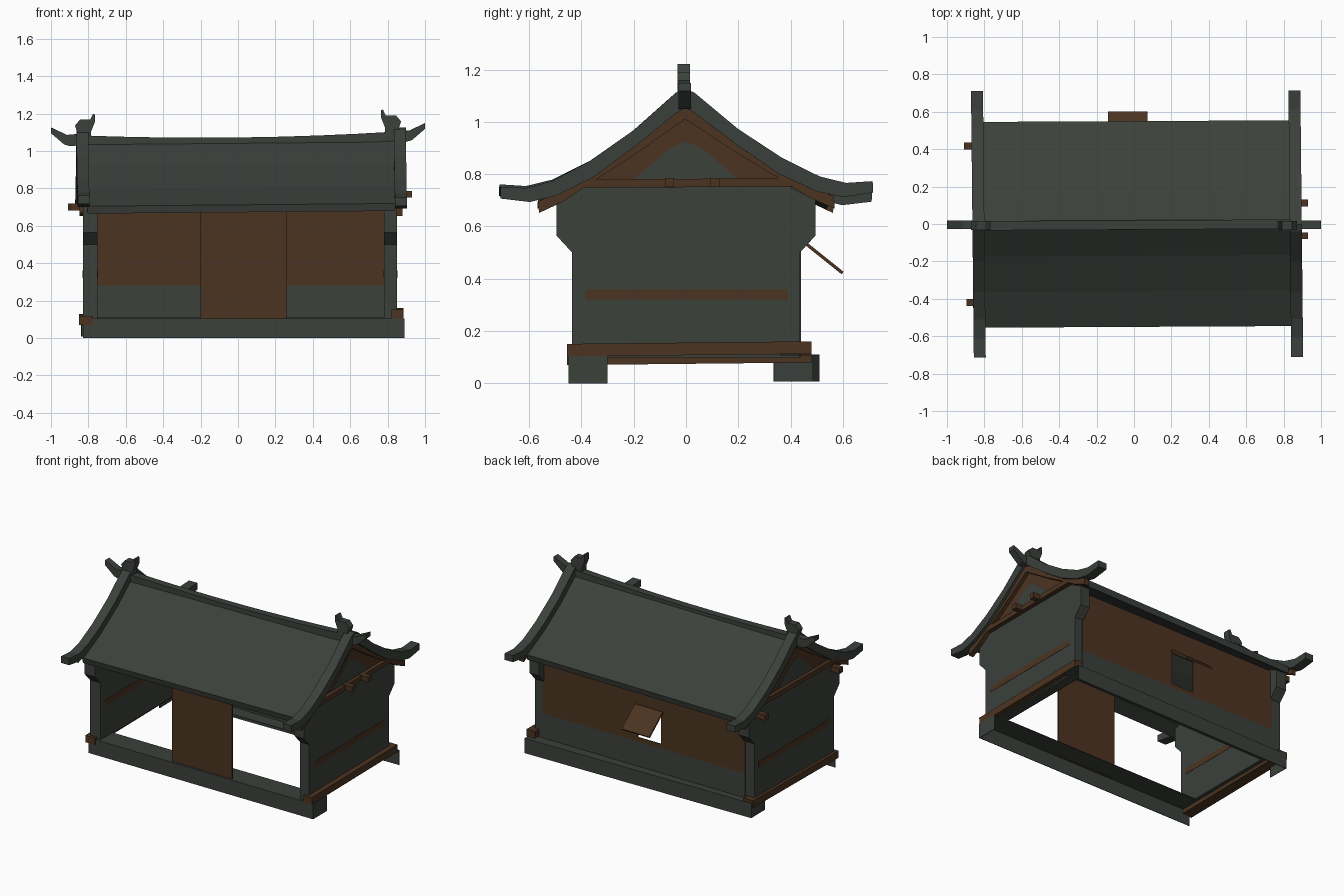
import bpy, bmesh, math
from mathutils import Vector, Matrix

if "Cube" in bpy.data.objects:
    bpy.data.objects.remove(bpy.data.objects["Cube"])

def material(name, col):
    m = bpy.data.materials.new(name)
    m.diffuse_color = (*col, 1)
    m.use_nodes = True
    m.node_tree.nodes["Principled BSDF"].inputs["Base Color"].default_value = m.diffuse_color
    return m

GREEN = material("weathered grey green", (0.044, 0.052, 0.044))
BROWN = material("old brown wood", (0.072, 0.034, 0.015))

def finish(name, bm, mats):
    bmesh.ops.recalc_face_normals(bm, faces=bm.faces)
    me = bpy.data.meshes.new(name)
    bm.to_mesh(me)
    bm.free()
    for m in mats:
        me.materials.append(m)
    ob = bpy.data.objects.new(name, me)
    bpy.context.collection.objects.link(ob)
    return ob

def prism(name, pts, axis, lo, hi, mat, yaw=0, roll=0, tilt=0, cent=None):
    """Extrude a 2D outline along x (points are y,z) or y (points are x,z)."""
    bm = bmesh.new()
    place = (lambda p, d: (d, p[0], p[1])) if axis == 'x' else (lambda p, d: (p[0], d, p[1]))
    a = [bm.verts.new(place(p, lo)) for p in pts]
    b = [bm.verts.new(place(p, hi)) for p in pts]
    bm.faces.new(a)
    bm.faces.new(b[::-1])
    for i in range(len(pts)):
        j = (i + 1) % len(pts)
        bm.faces.new((a[i], a[j], b[j], b[i]))
    c = cent or sum((v.co for v in bm.verts), Vector()) / len(bm.verts)
    rot = (Matrix.Rotation(math.radians(yaw), 3, 'Z') @ Matrix.Rotation(math.radians(roll), 3, 'X')
           @ Matrix.Rotation(math.radians(tilt), 3, 'Y'))
    bmesh.ops.rotate(bm, verts=bm.verts, cent=c, matrix=rot)
    return finish(name, bm, [mat])

def box(name, x, y, z, mat, **kw):
    return prism(name, [(x[0], z[0]), (x[1], z[0]), (x[1], z[1]), (x[0], z[1])],
                 'y', y[0], y[1], mat, **kw)

def mirrored(half):
    """Half outline starting on the centre line -> full left-to-right line."""
    return [(-p, z) for p, z in half[:0:-1]] + half

def band(top, bottom):
    return mirrored(top) + mirrored(bottom)[::-1]

# Base beams: hollow angles open below and inside, each capped at one end
T = 0.004
for side, s, x0, x1, out, z0, top, yaw in (("front", -1, -0.83, 0.89, 0.45, 0, 0.105, 0),
                                           ("back", 1, -0.84, 0.88, 0.4975, 0.008, 0.11, 0.8)):
    inn = out - 0.15
    angle = [(s * out, z0), (s * out, top), (s * inn, top), (s * inn, top - T),
             (s * (out - T), top - T), (s * (out - T), z0)]
    cent = Vector((0.025, s * out, 0.05))
    prism(side + "_base_beam", angle, 'x', x0, x1, GREEN, yaw=yaw, cent=cent)
    cx = (x1 - T, x1) if s < 0 else (x0, x0 + T)
    box(side + "_base_beam_cap", cx, sorted((s * inn, s * out)), (z0, top), GREEN,
        yaw=yaw, cent=cent)

# Gable walls with flared shoulders, brown stripes, sill beams and gable trim
wall = [(0, 1.03), (0.2, 0.88), (0.36, 0.77), (0.495, 0.70), (0.495, 0.565),
        (0.435, 0.50), (0.435, 0.10)]
for side, s, inner, outer, sill in (("left", -1, -0.75, -0.83, 0.075),
                                    ("right", 1, 0.78, 0.85, 0.108)):
    prism(side + "_gable_wall", mirrored(wall), 'x', inner, outer, GREEN)
    for face, x, d in (("outer", outer, s), ("inner", inner, -s)):
        box(f"{side}_{face}_stripe", sorted((x, x + d * 0.002)), (-0.385, 0.39),
            (0.32, 0.36), BROWN)
    sx = (-0.85, -0.775) if s < 0 else (0.82, 0.885)
    box(side + "_sill_beam", sx, (-0.455, 0.48), (sill, sill + 0.048), BROWN, roll=0.6)
    # painted gable triangle
    prism(side + "_gable_panel", [(-0.43, 0.75), (0.43, 0.75), (0.2, 0.92), (0, 1.05), (-0.2, 0.92)],
          'x', outer, outer + s * 0.004, BROWN)
    prism(side + "_gable_patch", [(-0.2, 0.78), (0.2, 0.78), (0.06, 0.90), (0, 0.925), (-0.06, 0.90)],
          'x', outer, outer + s * 0.006, GREEN)
    box(side + "_gable_tie_beam", sorted((outer, outer + s * 0.03)), (-0.45, 0.43),
        (0.75, 0.782), BROWN, roll=0.4)
    # brown rafter board under the green verge
    prism(side + "_rafter_board",
          band([(0, 1.065), (0.2, 0.915), (0.37, 0.80), (0.50, 0.735), (0.565, 0.705)],
               [(0, 1.01), (0.2, 0.875), (0.36, 0.775), (0.47, 0.703), (0.565, 0.660)]),
          'x', outer - s * 0.005, outer + s * (0.018 if s < 0 else 0.03), BROWN, roll=s * 0.9)
    # curved green verge with upturned tips
    vx = -0.832 if s < 0 else 0.865
    dz = -0.012 if s < 0 else 0
    prism(side + "_verge",
          [(y, z + dz) for y, z in
           band([(0, 1.125), (0.035, 1.112), (0.2, 0.97), (0.365, 0.858), (0.51, 0.783),
                 (0.61, 0.757), (0.712, 0.762)],
                [(0, 1.055), (0.04, 1.03), (0.2, 0.905), (0.355, 0.795), (0.50, 0.725),
                 (0.60, 0.703), (0.712, 0.718)])],
          'x', vx - 0.032, vx + 0.032, GREEN, yaw=0.6, roll=s * 0.9)

# Beam ends poking through the gables
for i, y in enumerate((-0.063, 0.112)):
    box(f"right_beam_end_{i}", (0.85, 0.93), (y - 0.018, y + 0.018), (0.75, 0.786), BROWN)
for i, y in enumerate((-0.42, 0.417)):
    box(f"left_beam_end_{i}", (-0.91 + 0.015 * (1 - i), -0.78), (y - 0.018, y + 0.018),
        (0.682, 0.72), BROWN)

# Back wall: brown above, green below, with a window opening
xs, zs = (-0.76, -0.115, 0.06, 0.79), (0.10, 0.28, 0.31, 0.53, 0.70)
bm = bmesh.new()
grid = [[bm.verts.new((x, 0.437, z)) for x in xs] for z in zs]
for r in range(4):
    for c in range(3):
        if (r, c) != (2, 1):
            f = bm.faces.new((grid[r][c + 1], grid[r][c], grid[r + 1][c], grid[r + 1][c + 1]))
            f.material_index = int(zs[r] > 0.2)
back = finish("back_wall", bm, [GREEN, BROWN])
solid = back.modifiers.new("thickness", 'SOLIDIFY')
solid.thickness = 0.006
solid.offset = 0

# Propped window flap
prism("window_flap", [(0.448, 0.535), (0.455, 0.545), (0.602, 0.427), (0.595, 0.417)],
      'x', -0.14, 0.072, BROWN)

# Front door panel
box("front_door", (-0.20, 0.26), (-0.436, -0.428), (0.10, 0.70), BROWN)

# Curved roof slab
prism("roof",
      band([(0, 1.065), (0.17, 0.928), (0.36, 0.805), (0.55, 0.712)],
           [(0, 1.01), (0.17, 0.875), (0.36, 0.755), (0.54, 0.672)]),
      'x', -0.81, 0.835, GREEN, tilt=-0.5, yaw=0.3)

# Sagging ridge cap
n = 8
line = [-0.85 + 1.71 * i / n for i in range(n + 1)]
sag = lambda x: 1.072 + 0.03 * x * x + 0.012 * x
prism("ridge_cap", [(x, sag(x)) for x in line] + [(x, sag(x) - 0.05) for x in line[::-1]],
      'y', -0.03, 0.02, GREEN, yaw=0.3)

# Ridge horns and ornaments at both ends
horn = [(0.84, 1.11), (0.87, 1.11), (0.915, 1.106), (1.0, 1.146), (1.0, 1.115),
        (0.93, 1.055), (0.90, 1.046), (0.84, 1.05)]
head = [(0.765, 1.215), (0.775, 1.218), (0.79, 1.187), (0.845, 1.187), (0.872, 1.155),
        (0.86, 1.12), (0.86, 1.06), (0.785, 1.06), (0.785, 1.125), (0.765, 1.175)]
for side, s, dz in (("left", -1, -0.02), ("right", 1, 0.003)):
    prism(side + "_ridge_horn", [(s * x, z + dz) for x, z in horn], 'y', -0.028, 0.02, GREEN)
    prism(side + "_ridge_ornament", [(s * x, z + dz) for x, z in head], 'y', -0.032, 0.016, GREEN)
